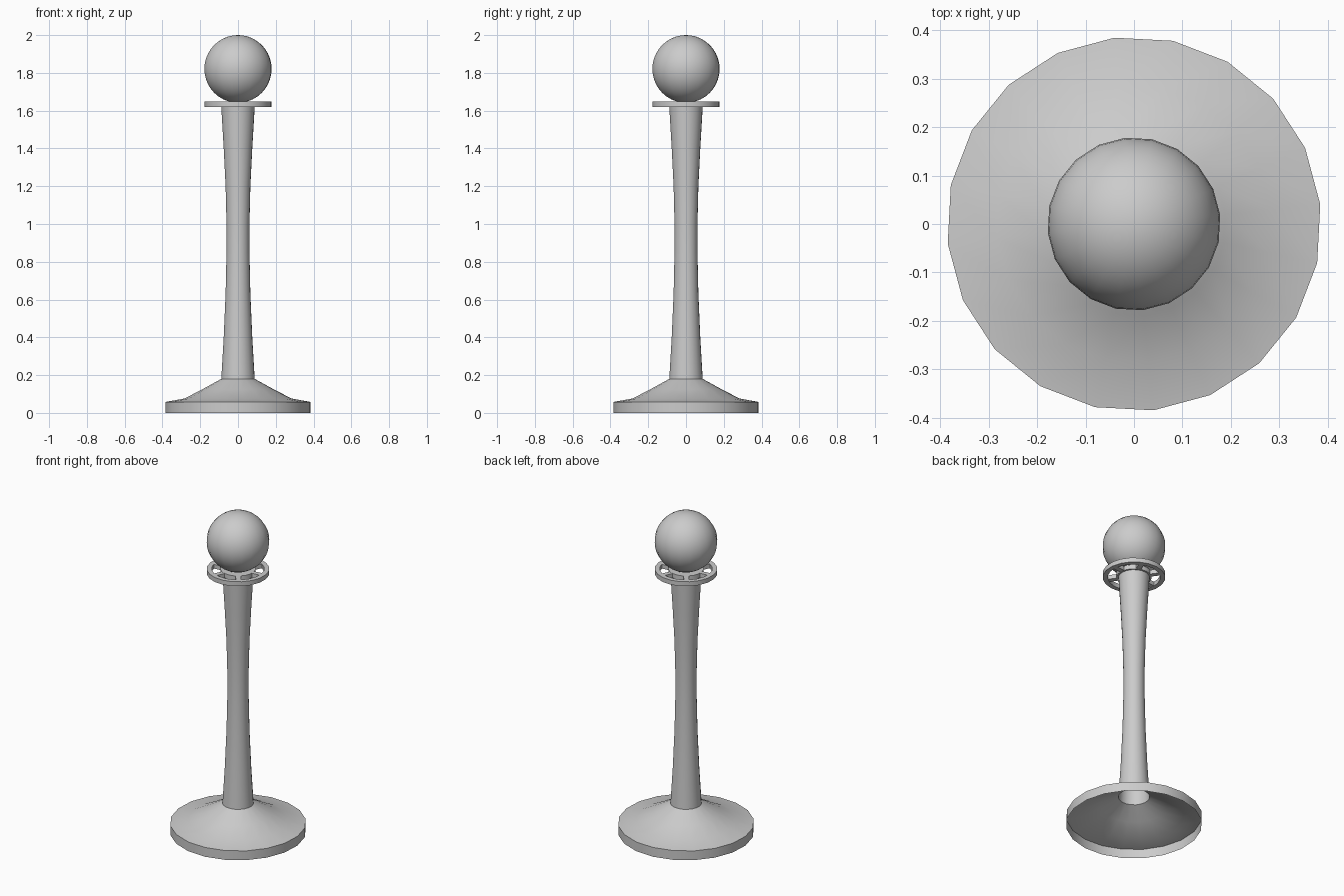
import bpy, math

if "Cube" in bpy.data.objects:
    bpy.data.objects.remove(bpy.data.objects["Cube"])

SIDES = 20
OFFSET = math.radians(6)


def revolve(name, profile, closed=False):
    """Spin an (r, z) profile around the z axis; closed joins last to first."""
    n = len(profile)
    verts, faces = [], []
    for i in range(SIDES):
        a = OFFSET + 2 * math.pi * i / SIDES
        verts += [(r * math.cos(a), r * math.sin(a), z) for r, z in profile]
    for i in range(SIDES):
        j = (i + 1) % SIDES
        for k in range(n if closed else n - 1):
            m = (k + 1) % n
            faces.append((i * n + k, j * n + k, j * n + m, i * n + m))
    mesh = bpy.data.meshes.new(name)
    mesh.from_pydata(verts, [], faces)
    ob = bpy.data.objects.new(name, mesh)
    bpy.context.collection.objects.link(ob)
    smooth(ob)
    return ob


def smooth(ob, angle=30):
    bpy.ops.object.select_all(action='DESELECT')
    ob.select_set(True)
    bpy.context.view_layer.objects.active = ob
    bpy.ops.object.shade_smooth_by_angle(angle=math.radians(angle))


# Hollow flared foot, open underneath
revolve("base", [(0.387, 0), (0.387, 0.058), (0.285, 0.076), (0.19, 0.125), (0.089, 0.18)])

# Waisted tubular column
revolve("column", [(0.089, 0.18), (0.076, 0.40), (0.066, 0.63), (0.061, 0.85),
                   (0.061, 1.0), (0.066, 1.20), (0.076, 1.40), (0.089, 1.62)])

# Spoked collar: outer ring, hub and spokes
Z0, Z1 = 1.62, 1.648
revolve("collar_ring", [(0.15, Z0), (0.178, Z0), (0.178, Z1), (0.15, Z1)], closed=True)
revolve("collar_hub", [(0.02, Z0), (0.10, Z0), (0.10, Z1), (0.02, Z1)], closed=True)
for i in range(6):
    a = OFFSET + i * math.pi / 3
    bpy.ops.mesh.primitive_cube_add(
        size=1, location=(0.124 * math.cos(a), 0.124 * math.sin(a), (Z0 + Z1) / 2),
        rotation=(0, 0, a))
    spoke = bpy.context.object
    spoke.name = f"collar_spoke_{i + 1}"
    spoke.scale = (0.058, 0.03, Z1 - Z0 - 0.002)

# Ball on top
bpy.ops.mesh.primitive_uv_sphere_add(segments=SIDES, ring_count=20, radius=0.179,
                                     location=(0, 0, 1.821), rotation=(0, 0, OFFSET))
ball = bpy.context.object
ball.name = "ball"
smooth(ball)
